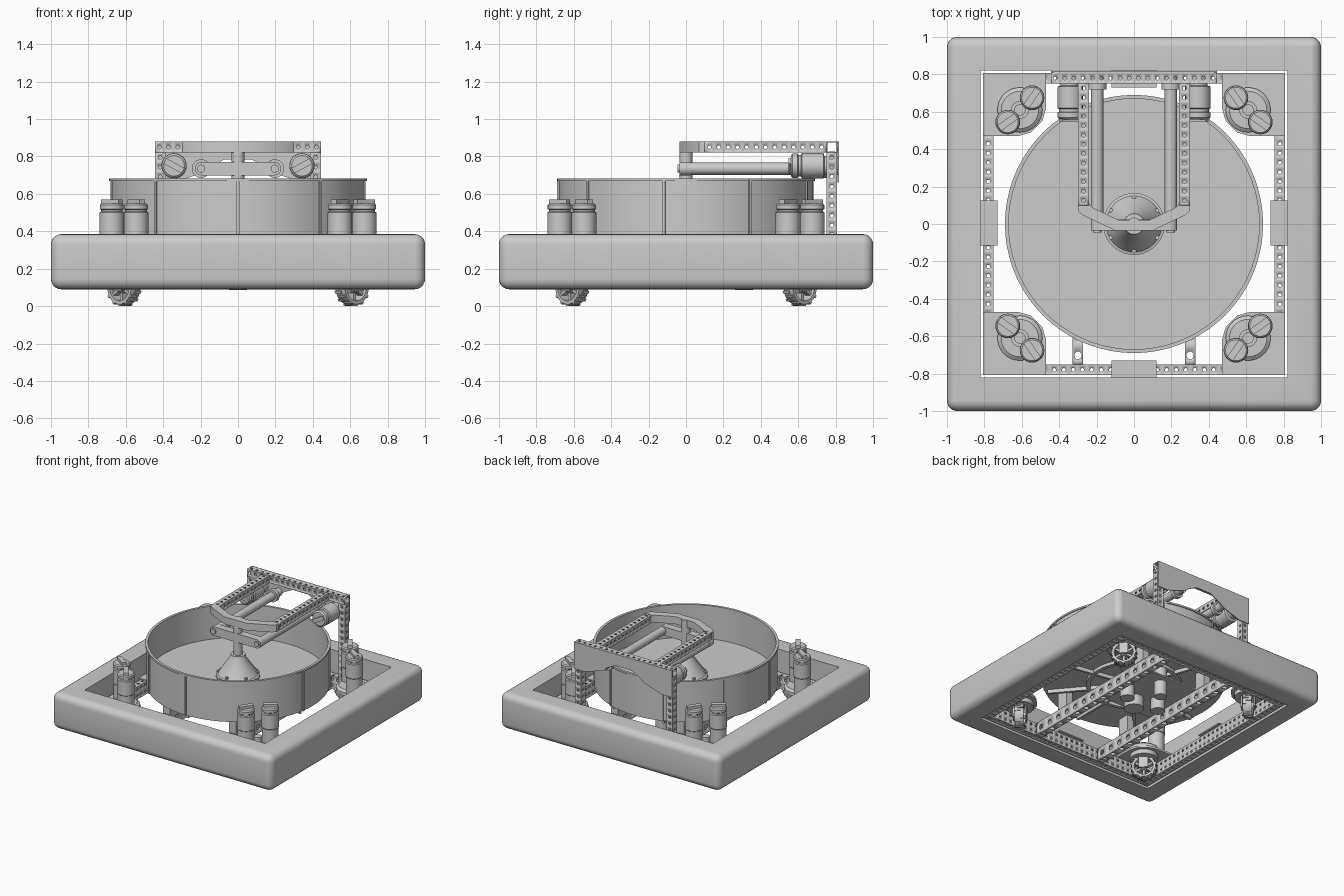
import bpy, bmesh, math
from mathutils import Vector as V, Matrix as M

if "Cube" in bpy.data.objects:
    bpy.data.objects.remove(bpy.data.objects["Cube"])

def finish(name, bm, normals=True, angle=35):
    bmesh.ops.remove_doubles(bm, verts=bm.verts, dist=1e-5)
    if normals:
        bmesh.ops.recalc_face_normals(bm, faces=bm.faces)
    for f in bm.faces:
        f.smooth = True
    for e in bm.edges:
        e.smooth = e.calc_face_angle(0) < math.radians(angle)
    me = bpy.data.meshes.new(name)
    bm.to_mesh(me)
    bm.free()
    ob = bpy.data.objects.new(name, me)
    bpy.context.collection.objects.link(ob)
    return ob

def box(bm, x0, x1, y0, y1, z0, z1, mat=M()):
    s = M.Diagonal((x1 - x0, y1 - y0, z1 - z0, 1))
    t = M.Translation(((x0 + x1) / 2, (y0 + y1) / 2, (z0 + z1) / 2))
    bmesh.ops.create_cube(bm, size=1, matrix=mat @ t @ s)

def cyl(bm, p0, p1, r, r2=None, seg=24):
    p0, p1 = V(p0), V(p1)
    d = p1 - p0
    rot = V((0, 0, 1)).rotation_difference(d).to_matrix().to_4x4()
    bmesh.ops.create_cone(bm, cap_ends=True, segments=seg, radius1=r, radius2=r if r2 is None else r2,
                          depth=d.length, matrix=M.Translation((p0 + p1) / 2) @ rot)

def lathe(bm, prof, seg=48, mat=M()):
    rings = [[bm.verts.new(mat @ V((r * math.cos(a), r * math.sin(a), z))) for r, z in prof]
             for a in (2 * math.pi * i / seg for i in range(seg))]
    for i in range(seg):
        a, b = rings[i], rings[(i + 1) % seg]
        for j in range(len(prof) - 1):
            bm.faces.new((a[j], b[j], b[j + 1], a[j + 1]))

def prism(bm, pts, to3, off):
    f = bm.faces.new([bm.verts.new(to3(*p)) for p in pts])
    g = bmesh.ops.extrude_face_region(bm, geom=[f], use_keep_orig=True)
    bmesh.ops.translate(bm, vec=off, verts=[v for v in g['geom'] if isinstance(v, bmesh.types.BMVert)])

def cell(bm, o, u, v, r):
    # square cell with an eight-sided hole
    c, un, vn = o + (u + v) / 2, u.normalized(), v.normalized()
    C = [bm.verts.new(p) for p in (o + u, o + u + v, o + v, o)]
    h = [bm.verts.new(c + r * (math.cos(a) * un + math.sin(a) * vn))
         for a in (math.radians(22.5 + 45 * k) for k in range(8))]
    for i in range(4):
        n = C[(i + 1) % 4]
        bm.faces.new((C[i], n, h[2 * i], h[2 * i - 1]))
        bm.faces.new((n, h[2 * i + 1], h[2 * i]))

def perf_tube(name, p0, p1, w, h, pitch=.05, hole=.01):
    # hollow tube with rows of holes on all four sides
    p0, p1 = V(p0), V(p1)
    L = (p1 - p0).length
    X = (p1 - p0).normalized()
    Z = V((0, 1, 0)) if abs(X.z) > .9 else V((0, 0, 1))
    Y = Z.cross(X)
    n = round(L / pitch)
    bm = bmesh.new()
    for c, d, s in ((Z * h - Y * w, Y, w), (-Z * h + Y * w, -Y, w), (Y * w + Z * h, -Z, h), (-Y * w - Z * h, Z, h)):
        rows = max(1, round(s / pitch))
        for i in range(n):
            for j in range(rows):
                cell(bm, p0 + c / 2 + X * L * i / n + d * s * j / rows, X * L / n, d * s / rows, hole)
    ob = finish(name, bm, False)
    m = ob.modifiers.new("wall", 'SOLIDIFY')
    m.thickness, m.offset = .006, -1

# bumper: rounded profile swept round a square with rounded corners
bm = bmesh.new()
R = .055
arc = [(R - R * math.cos(a), R * math.sin(a)) for a in (math.pi / 2 * i / 5 for i in range(6))]
prof = [(d, .385 - R + z) for d, z in arc] + [(.18, .385), (.18, .09)] + [(d, .09 + R - z) for d, z in arc[::-1]]
loops = []
for d, z in prof:
    r = max(R - d, 0)
    c = 1 - d - r
    loops.append([bm.verts.new((c * sx + r * math.cos(a), c * sy + r * math.sin(a), z))
                  for q, (sx, sy) in enumerate(((1, 1), (-1, 1), (-1, -1), (1, -1)))
                  for a in (math.pi / 2 * (q + k / 5) for k in range(6))])
for a, b in zip(loops, loops[1:] + loops[:1]):
    for i in range(24):
        j = (i + 1) % 24
        bm.faces.new((a[i], a[j], b[j], b[i]))
bmesh.ops.dissolve_degenerate(bm, dist=1e-6, edges=bm.edges)
finish("bumper", bm)

# chassis frame, under rails, bumper brackets
for s in (-1, 1):
    perf_tube("side_tube", (.78 * s, -.808, .153), (.78 * s, .808, .153), .056, .105)
    perf_tube("end_tube", (-.752, .78 * s, .153), (.752, .78 * s, .153), .056, .105)
    perf_tube("under_rail", (.3 * s, -.752, .153), (.3 * s, .752, .153), .055, .105, .1, .021)
bm = bmesh.new()
for s in (-1, 1):
    box(bm, .775 * s - .045, .775 * s + .045, -.115, .125, .206, .216)
    box(bm, -.12, .12, .775 * s - .045, .775 * s + .045, .206, .216)
finish("bumper_brackets", bm)

# drive modules: plate, steering ring, motors
bm = bmesh.new()
plate = [(.808, .808), (.47, .808), (.47, .62), (.49, .55), (.55, .49), (.62, .47), (.808, .47)]
prism(bm, plate, lambda x, y: (x, y, .206), (0, 0, .016))
T = M.Translation((.61, .61, 0))
lathe(bm, [(.045, .222), (.12, .222), (.12, .25), (.1, .265), (.045, .265), (.045, .222)], 32, T)
cyl(bm, (.61, .61, .222), (.61, .61, .31), .03)
cyl(bm, (.61, .61, .17), (.61, .61, .206), .105)
for x, y in ((.675, .545), (.545, .675)):
    T = M.Translation((x, y, 0))
    lathe(bm, [(0, .222), (.062, .222), (.062, .38), (.066, .385), (.066, .5), (.058, .505), (.058, .515),
               (.064, .52), (.064, .54), (.056, .548), (0, .548)], 28, T)
    box(bm, -.056, .056, -.018, .018, .54, .57, T @ M.Rotation(math.radians(-35 if x > y else 125), 4, 'Z'))
mod = finish("drive_module", bm)

# wheels with tread, spokes and fork; axle points to the robot's centre
bm = bmesh.new()
W = M.Translation((.61, .61, .1)) @ M.Rotation(math.pi / 4, 4, 'Z') @ M.Rotation(math.pi / 2, 4, 'Y')
lathe(bm, [(.072, -.035), (.09, -.035), (.094, -.02), (.094, .02), (.09, .035), (.072, .035), (.072, -.035)], 32, W)
lathe(bm, [(0, -.045), (.022, -.045), (.03, -.02), (.03, .02), (.022, .045), (0, .045)], 20, W)
for i in range(24):
    A = W @ M.Rotation(math.tau * i / 24, 4, 'Z')
    box(bm, .088, .1, -.007, .007, -.034 if i % 2 else -.012, .012 if i % 2 else .034, A)
    if i % 4 == 0:
        box(bm, .02, .075, -.008, .008, -.02, .02, A)
for s in (-1, 1):
    box(bm, -.09, .02, -.035, .035, .048 * s - .006, .048 * s + .006, W)
whl = finish("drive_wheel", bm)
for src in (mod, whl):
    for k in (1, 2, 3):
        ob = src.copy()
        bpy.context.collection.objects.link(ob)
        ob.rotation_euler.z = k * math.pi / 2

# drum with seam ribs
bm = bmesh.new()
lathe(bm, [(0, .345), (.682, .345), (.682, .668), (.69, .668), (.69, .682), (.67, .682), (.67, .41), (0, .41)], 72)
for i in range(9):
    box(bm, .676, .69, -.008, .008, .345, .68, M.Rotation(math.radians(40 * i - 90), 4, 'Z'))
finish("drum", bm)

# drum underside bracing and supports
bm = bmesh.new()
lathe(bm, [(.33, .32), (.36, .32), (.36, .346), (.33, .346), (.33, .32)], 48)
for i in range(9):
    box(bm, .08, .66, -.01, .01, .315, .346, M.Rotation(math.radians(40 * i - 90), 4, 'Z'))
for x in (-.3, .3):
    for y in (-.45, .45):
        box(bm, x - .03, x + .03, y - .05, y + .05, .205, .346)
finish("drum_bracing", bm)

# drum drive gearbox between the rails
bm = bmesh.new()
box(bm, -.3, .3, -.14, .40, .206, .218)
cyl(bm, (0, 0, .12), (0, 0, .346), .075)
cyl(bm, (0, .31, .086), (0, .31, .32), .048)
cyl(bm, (.15, .1, .11), (.15, .1, .32), .055)
cyl(bm, (-.15, .1, .11), (-.15, .1, .32), .055)
finish("drum_gearbox", bm)

# centre cone and shaft
bm = bmesh.new()
lathe(bm, [(0, .41), (.165, .41), (.165, .428), (.15, .432), (.06, .565), (.055, .59), (.034, .59), (.034, .88), (0, .88)], 40)
for i in range(6):
    a = math.radians(60 * i + 30)
    cyl(bm, (.142 * math.cos(a), .142 * math.sin(a), .42), (.142 * math.cos(a), .142 * math.sin(a), .452), .012, seg=10)
finish("centre_cone", bm)

# upper frame: posts, crossbar, arms
perf_tube("rear_crossbar", (-.445, .78, .85), (.445, .78, .85), .058, .06)
for s in (-1, 1):
    perf_tube("rear_post", (.416 * s, .78, .2), (.416 * s, .78, .82), .058, .056)
    perf_tube("upper_arm", (.27 * s, .75, .85), (.27 * s, .1, .85), .06, .06)

# nose joining the arms
bm = bmesh.new()
nose = [(.3, .11), (.3, .07), (.27, .045), (.1, -.035), (-.1, -.035), (-.27, .045), (-.3, .07), (-.3, .11),
        (-.24, .11), (-.225, .09), (-.085, .022), (.085, .022), (.225, .09), (.24, .11)]
prism(bm, nose, lambda x, y: (x, y, .82), (0, 0, .06))
finish("arm_nose", bm)

# rear plate with arched lower edge
bm = bmesh.new()
half = [(.445, .88), (.445, .66), (.35, .66), (.27, .685), (.2, .71), (.14, .75), (.07, .785)]
prism(bm, half + [(-x, z) for x, z in half[::-1]], lambda x, z: (x, .81, z), (0, .008, 0))
finish("rear_plate", bm)

# rollers, motors and front link
bm = bmesh.new()
for s in (-1, 1):
    x = .197 * s
    cyl(bm, (x, -.02, .735), (x, .81, .735), .033, seg=12)
    cyl(bm, (x, .72, .735), (x, .75, .735), .05)
    cyl(bm, (x, -.045, .735), (x, -.03, .735), .022, seg=12)
finish("rollers", bm)
bm = bmesh.new()
for s in (-1, 1):
    T = M.Translation((.342 * s, .81, .75)) @ M.Rotation(math.pi / 2, 4, 'X')
    lathe(bm, [(0, 0), (.05, 0), (.05, .07), (.068, .075), (.068, .19), (.058, .195), (.058, .21),
               (.066, .215), (.066, .24), (.055, .25), (0, .25)], 28, T)
    box(bm, -.055, .055, -.016, .016, .24, .262, T @ M.Rotation(.5 * s, 4, 'Z'))
finish("roller_motors", bm)
bm = bmesh.new()
link = [(.195 * s + .036 * math.cos(a), .735 + .036 * math.sin(a)) for s in (1, -1)
        for a in (math.radians((-90 if s > 0 else 90) + 22.5 * k) for k in range(9))]
prism(bm, link, lambda x, z: (x, -.035, z), (0, .06, 0))
finish("front_link", bm)
